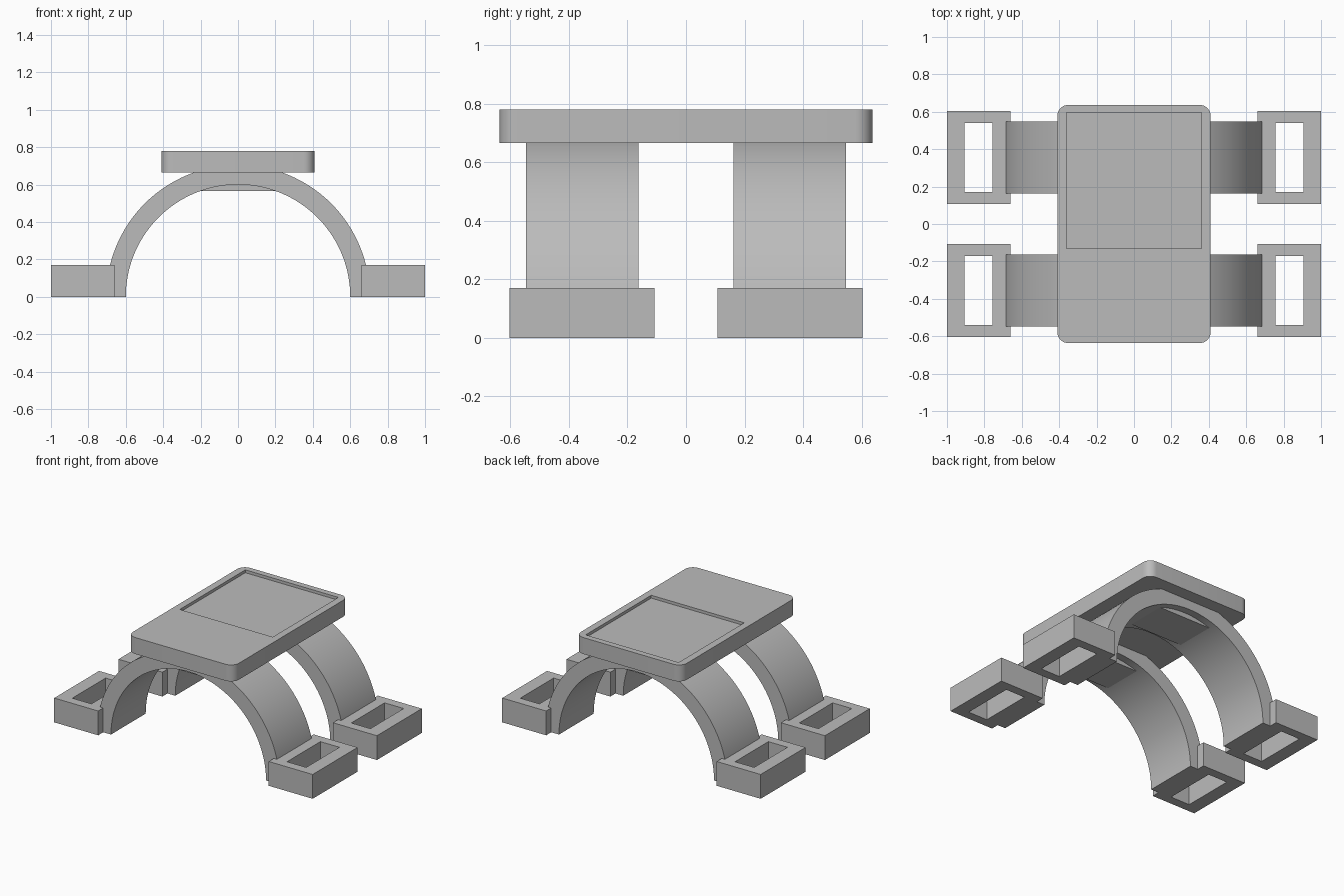
import bpy, bmesh
from math import pi, cos, sin
from mathutils import Vector

if "Cube" in bpy.data.objects:
    bpy.data.objects.remove(bpy.data.objects["Cube"], do_unlink=True)

grey = bpy.data.materials.new("plain grey")
grey.use_nodes = True
grey.diffuse_color = (0.5, 0.5, 0.5, 1)
grey.node_tree.nodes["Principled BSDF"].inputs["Base Color"].default_value = (0.5, 0.5, 0.5, 1)


def prism(name, outline, extrude):
    """Solid made by extruding a closed outline along a vector."""
    bm = bmesh.new()
    face = bm.faces.new([bm.verts.new(p) for p in outline])
    geom = bmesh.ops.extrude_face_region(bm, geom=[face], use_keep_orig=True)["geom"]
    bmesh.ops.translate(bm, vec=Vector(extrude),
                        verts=[g for g in geom if isinstance(g, bmesh.types.BMVert)])
    bmesh.ops.recalc_face_normals(bm, faces=bm.faces)
    mesh = bpy.data.meshes.new(name)
    bm.to_mesh(mesh)
    bm.free()
    mesh.materials.append(grey)
    obj = bpy.data.objects.new(name, mesh)
    bpy.context.collection.objects.link(obj)
    return obj


def box(name, x0, x1, y0, y1, z0, z1):
    corners = [(x0, y0, z0), (x1, y0, z0), (x1, y1, z0), (x0, y1, z0)]
    return prism(name, corners, (0, 0, z1 - z0))


def cut(obj, cutter):
    """Subtract the cutter, then throw it away."""
    cutter.hide_render = True
    mod = obj.modifiers.new("cut", "BOOLEAN")
    mod.operation, mod.solver, mod.object = "DIFFERENCE", "EXACT", cutter
    bpy.context.view_layer.update()
    result = obj.evaluated_get(bpy.context.evaluated_depsgraph_get())
    obj.data = bpy.data.meshes.new_from_object(result)
    obj.modifiers.clear()
    bpy.data.objects.remove(cutter, do_unlink=True)


def smooth(obj):
    bpy.ops.object.select_all(action="DESELECT")
    obj.select_set(True)
    bpy.context.view_layer.objects.active = obj
    bpy.ops.object.shade_smooth_by_angle(angle=pi / 6)


def arc(cx, cy, r, start, end, steps):
    return [(cx + r * cos(start + (end - start) * i / steps),
             cy + r * sin(start + (end - start) * i / steps)) for i in range(steps + 1)]


# Top plate with rounded corners and a shallow recess towards the back
W, L, R = 0.41, 0.637, 0.06
outline = []
for i, (sx, sy) in enumerate([(1, 1), (-1, 1), (-1, -1), (1, -1)]):
    outline += arc(sx * (W - R), sy * (L - R), R, i * pi / 2, (i + 1) * pi / 2, 8)
plate = prism("top_plate", [(x, y, 0.665) for x, y in outline], (0, 0, 0.115))
cut(plate, box("recess_cutter", -0.36, 0.36, -0.13, 0.595, 0.76, 0.85))
smooth(plate)

# Two arches, each with a flat pad under its crown and a hollow foot at each end
ring = arc(0, 0, 0.705, 0, pi, 64) + arc(0, 0, 0.6, pi, 0, 64)
for end, yc in (("front", -0.355), ("back", 0.355)):
    arch = prism(end + "_arch", [(x, yc - 0.192, z) for x, z in ring], (0, 0.384, 0))
    smooth(arch)
    box(end + "_crown_pad", -0.22, 0.22, yc - 0.14, yc + 0.14, 0.565, 0.65)
    for side, s in (("left", 1), ("right", -1)):
        foot = box(f"{end}_{side}_foot", s * 0.66, s, yc - 0.248, yc + 0.248, 0, 0.17)
        cut(foot, box("slot_cutter", s * 0.757, s * 0.905, yc - 0.184, yc + 0.184, -0.1, 0.3))
